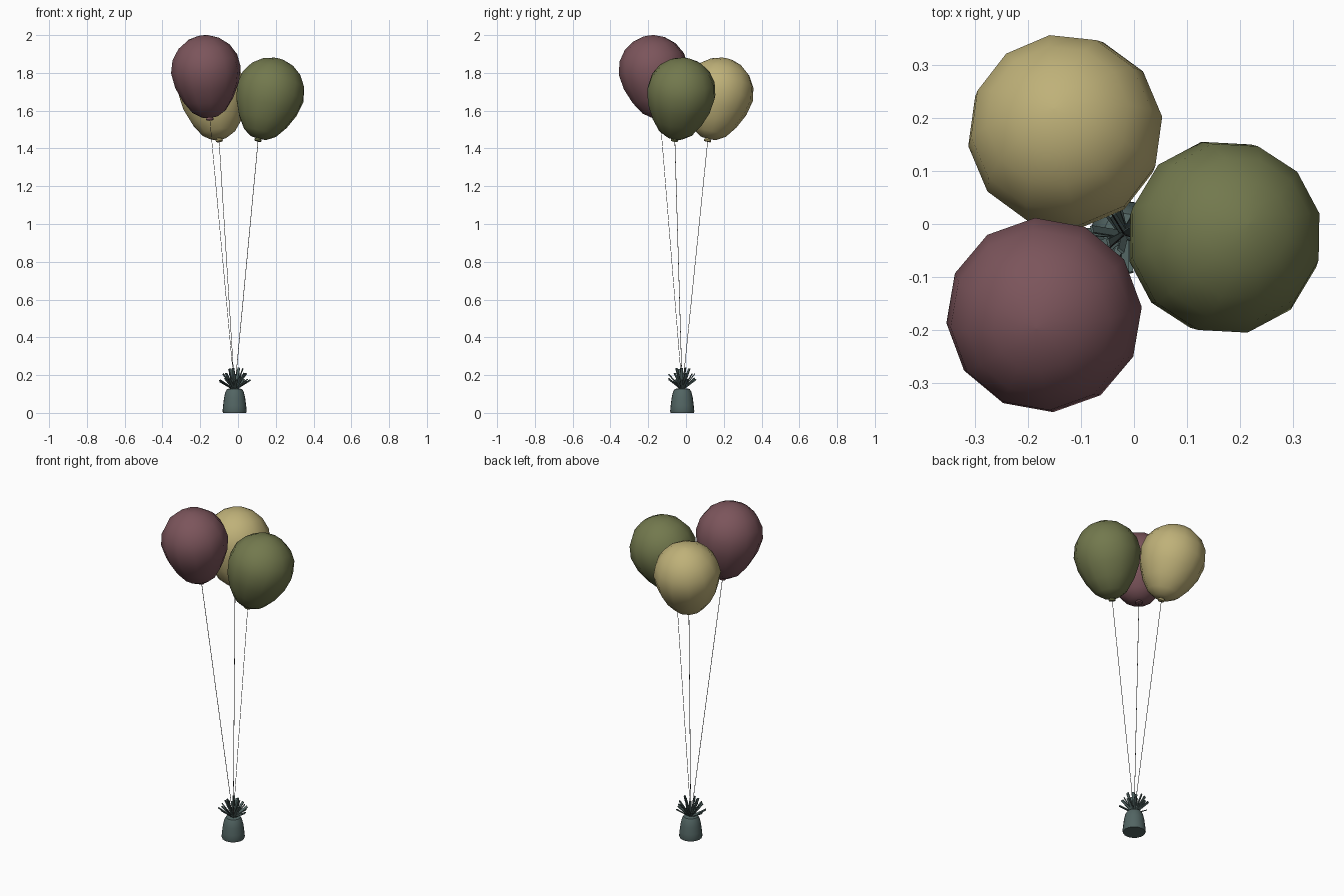
import bpy, math, random
from mathutils import Vector, Matrix

if "Cube" in bpy.data.objects:
    bpy.data.objects.remove(bpy.data.objects["Cube"])

random.seed(4)


def material(name, rgb):
    m = bpy.data.materials.new(name)
    m.diffuse_color = (*rgb, 1)
    m.use_nodes = True
    m.node_tree.nodes["Principled BSDF"].inputs["Base Color"].default_value = m.diffuse_color
    return m


def make(name, verts, faces, mat, smooth=None):
    me = bpy.data.meshes.new(name)
    me.from_pydata(verts, [], faces)
    me.materials.append(mat)
    ob = bpy.data.objects.new(name, me)
    bpy.context.collection.objects.link(ob)
    if smooth:
        bpy.ops.object.select_all(action='DESELECT')
        ob.select_set(True)
        bpy.context.view_layer.objects.active = ob
        bpy.ops.object.shade_smooth_by_angle(angle=math.radians(smooth))
    return ob


def lathe(name, profile, n, mat, matrix, turn=0, smooth=45):
    """Spin (radius, height) points, closing both ends with a cap."""
    verts, faces = [], []
    for r, z in profile:
        for i in range(n):
            a = turn + math.tau * i / n
            verts.append(matrix @ Vector((r * math.cos(a), r * math.sin(a), z)))
    for j in range(len(profile) - 1):
        for i in range(n):
            k = (i + 1) % n
            faces.append((j * n + i, j * n + k, (j + 1) * n + k, (j + 1) * n + i))
    faces.append(tuple(reversed(range(n))))
    faces.append(tuple(range(len(verts) - n, len(verts))))
    return make(name, verts, faces, mat, smooth)


def along(start, direction):
    return Matrix.Translation(start) @ Vector(direction).to_track_quat('Z', 'Y').to_matrix().to_4x4()


red = material("plum", (0.20, 0.09, 0.105))
yellow = material("straw", (0.52, 0.44, 0.19))
green = material("olive", (0.17, 0.19, 0.075))
slate = material("slate", (0.085, 0.13, 0.125))
dark = material("string_dark", (0.05, 0.05, 0.05))

# Balloon profile measured from its widest ring: knot, full belly, round crown
R, H = 0.186, 0.186
profile = [(0.018, -0.268), (0.020, -0.260), (0.012, -0.252), (0.046, -0.248),
           (0.090, -0.220), (0.134, -0.158), (0.170, -0.080)]
profile += [(R * math.cos(math.radians(a)), H * math.sin(math.radians(a)))
            for a in (0, 22, 43, 63, 80, 89.5)]

cx, cy = -0.018, -0.02
anchor = Vector((cx, cy, 0.12))
balloons = [("red", (-0.17, -0.172, 1.814), (-0.02, -0.035, 0.25), red, 5),
            ("yellow", (-0.13, 0.175, 1.696), (-0.03, 0.06, 0.25), yellow, 8),
            ("green", (0.171, -0.025, 1.696), (0.065, 0.035, 0.25), green, 13)]
for name, centre, axis, mat, turn in balloons:
    q = Vector((0, 0, 1)).rotation_difference(Vector(axis))
    mtx = Matrix.Translation(centre) @ q.to_matrix().to_4x4()
    lathe(name + "_balloon", profile, 12, mat, mtx, math.radians(turn))
    # String from the weight to the knot
    knot = mtx @ Vector((0, 0, -0.255))
    lathe(name + "_string", [(0.0015, 0), (0.0015, (knot - anchor).length)], 4, dark,
          along(anchor, knot - anchor), smooth=None)

# Wrapped weight
lathe("weight", [(0.061, 0.0), (0.064, 0.008), (0.061, 0.04), (0.056, 0.08),
                 (0.049, 0.11), (0.040, 0.126), (0.022, 0.130)], 20, slate,
      Matrix.Translation((cx, cy, 0)))

# Foil tuft: rings of flat strips fanning out of the weight
box = [(x, y, z) for z in (0, 1) for y in (-1, 1) for x in (-1, 1)]
box_faces = [(0, 2, 3, 1), (4, 5, 7, 6), (0, 1, 5, 4), (2, 6, 7, 3), (0, 4, 6, 2), (1, 3, 7, 5)]
verts, faces = [], []
for count, tilt, length in ((10, 57, 0.091), (7, 38, 0.106), (5, 16, 0.113)):
    for i in range(count):
        a = math.tau * (i + random.uniform(-0.25, 0.25)) / count + tilt
        t = math.radians(tilt + random.uniform(-6, 6))
        d = Vector((math.sin(t) * math.cos(a), math.sin(t) * math.sin(a), math.cos(t)))
        m = along(Vector((cx, cy, 0.122)) + d * 0.008, d)
        m = m @ Matrix.Rotation(random.uniform(-0.5, 0.5), 4, 'Z')
        b, l = len(verts), length * random.uniform(0.9, 1.02)
        verts += [m @ Vector((x * 0.007, y * 0.0025, z * l)) for x, y, z in box]
        faces += [tuple(b + v for v in f) for f in box_faces]
make("foil_tuft", verts, faces, slate)
